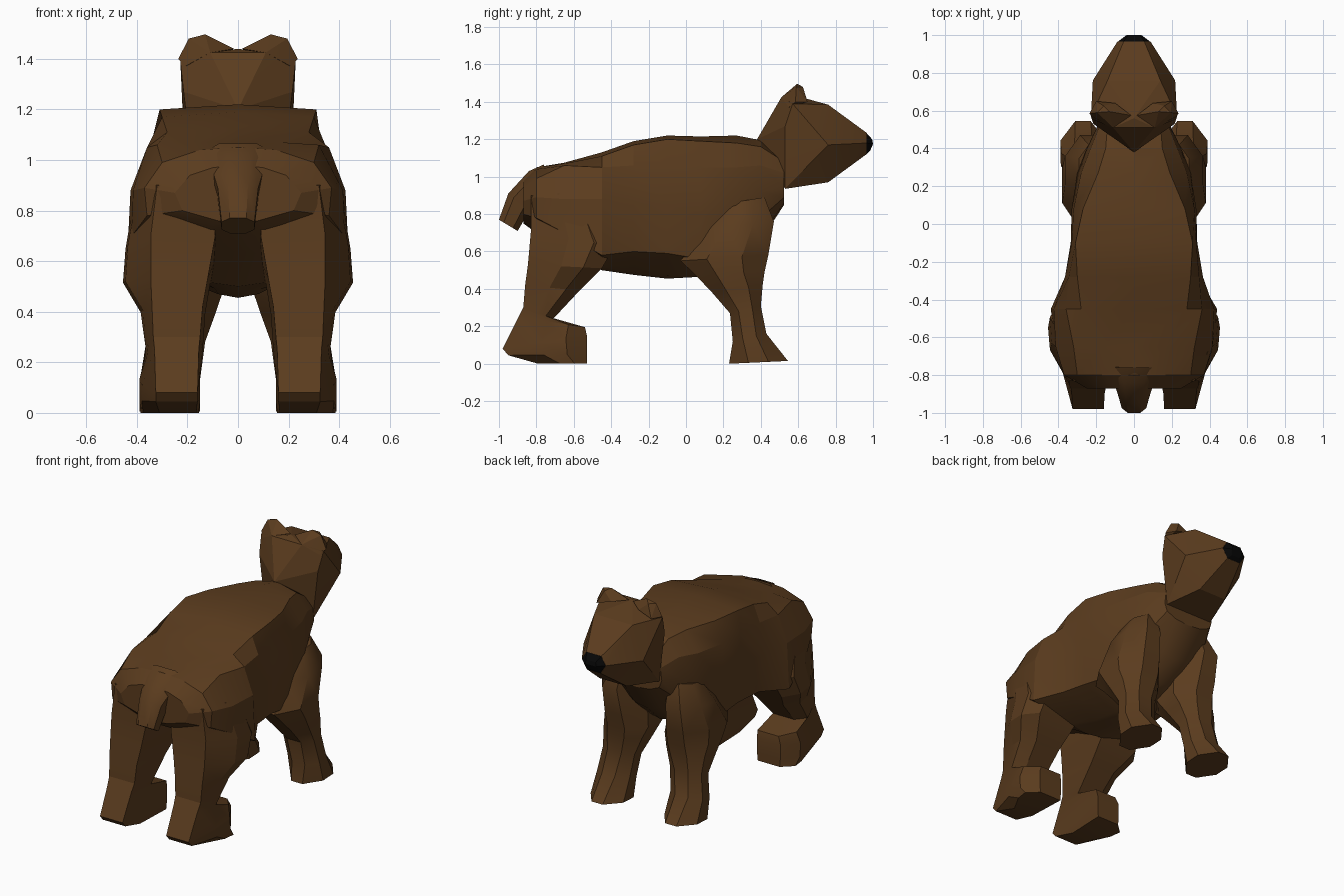
import bpy, bmesh


def material(name, rgb):
    m = bpy.data.materials.new(name)
    m.diffuse_color = (*rgb, 1)
    return m


brown = material("brown fur", (0.104, 0.045, 0.013))
black = material("black nose", (0.002, 0.002, 0.002))


def finish(name, bm, mat, mirror=False, angle=25):
    bmesh.ops.recalc_face_normals(bm, faces=bm.faces[:])
    me = bpy.data.meshes.new(name)
    bm.to_mesh(me)
    bm.free()
    me.materials.append(mat)
    ob = bpy.data.objects.new(name, me)
    bpy.context.collection.objects.link(ob)
    if mirror:
        ob.modifiers.new("mirror", 'MIRROR').use_axis[0] = True
    bpy.ops.object.select_all(action='DESELECT')
    ob.select_set(True)
    bpy.context.view_layer.objects.active = ob
    bpy.ops.object.shade_smooth_by_angle(angle=angle * 3.14159 / 180)
    return ob


def loft(name, rings, mat, mirror=False, angle=25):
    bm = bmesh.new()
    vs = [[bm.verts.new(p) for p in ring] for ring in rings]
    n = len(vs[0])
    for a, b in zip(vs, vs[1:]):
        for i in range(n):
            j = (i + 1) % n
            bm.faces.new((a[i], a[j], b[j], b[i]))
    bm.faces.new(vs[0])
    bm.faces.new(vs[-1])
    return finish(name, bm, mat, mirror, angle)


def hull(name, half, mat, symmetric=True, mirror=False):
    """Faceted solid around points; symmetric adds the points at -x."""
    pts = set(half)
    if symmetric:
        pts |= {(-x, y, z) for x, y, z in half}
    bm = bmesh.new()
    for p in sorted(pts):
        bm.verts.new(p)
    bmesh.ops.convex_hull(bm, input=bm.verts[:])
    loose = [v for v in bm.verts if not v.link_faces]
    bmesh.ops.delete(bm, geom=loose, context='VERTS')
    return finish(name, bm, mat, mirror, 12)


def limb_ring(yb, zb, yf, zf, x0, x1, c=0.25):
    """Tilted eight-sided ring from its back and front edges and x range."""
    uv = [(c, 0), (1 - c, 0), (1, c), (1, 1 - c),
          (1 - c, 1), (c, 1), (0, 1 - c), (0, c)]
    return [(x0 + (x1 - x0) * u, yb + (yf - yb) * v, zb + (zf - zb) * v)
            for u, v in uv]


def thigh_ring(yb, zb, yf, zf, x0, x1, xr):
    """Tilted six-sided ring: flat rear out to xr, widest x1 at the side."""
    def at(x, v):
        return (x, yb + (yf - yb) * v, zb + (zf - zb) * v)
    return [at(x0 + .01, 0), at(xr, 0), at(x1 - .01, .45),
            at(x1, .75), at(x1 - .07, 1), at(x0, 1)]


# Body: y, top z, bottom z, then side points from back to belly
sections = [
    (-0.87, 0.98, 0.75, [(.10, .97), (.19, .94), (.25, .87), (.22, .80), (.08, .76)]),
    (-0.80, 1.05, 0.70, [(.15, 1.04), (.30, .99), (.37, .89), (.36, .78), (.13, .70)]),
    (-0.65, 1.075, .64, [(.17, 1.07), (.32, 1.06), (.415, .88), (.42, .70), (.18, .62)]),
    (-0.45, 1.13, 0.50, [(.28, 1.11), (.36, 1.05), (.425, .88), (.44, .58), (.14, .52)]),
    (-0.28, 1.19, 0.475, [(.30, 1.17), (.345, 1.06), (.365, .85), (.34, .60), (.09, .49)]),
    (-0.10, 1.22, 0.455, [(.31, 1.20), (.33, 1.05), (.335, .85), (.31, .59), (.08, .47)]),
    (0.08, 1.215, 0.465, [(.27, 1.19), (.32, 1.05), (.33, .80), (.30, .56), (.07, .48)]),
    (0.27, 1.22, 0.54, [(.19, 1.18), (.28, 1.05), (.30, .85), (.26, .68), (.09, .56)]),
    (0.40, 1.195, 0.66, [(.15, 1.16), (.23, 1.06), (.25, .92), (.22, .78), (.10, .68)]),
    (0.525, 1.10, 0.85, [(.14, 1.08), (.18, 1.02), (.19, .94), (.17, .89), (.10, .86)]),
]
body = []
for y, top, bottom, side in sections:
    body.append([(0, y, top)] + [(x, y, z) for x, z in side]
                + [(0, y, bottom)] + [(-x, y, z) for x, z in reversed(side)])
loft("body", body, brown, angle=22)

# Hind legs with long flat feet
hind = [
    (-.83, .90, -.50, .92, .09, .40, .32),
    (-.83, .70, -.38, .63, .08, .445, .345),
    (-.845, .53, -.45, .51, .11, .455, .345),
    (-.86, .42, -.57, .39, .13, .385, .34),
    (-.87, .30, -.71, .24, .14, .365, .335),
    (-.895, .25, -.54, .195, .145, .37, .33),
    (-.98, .08, -.53, .15, .15, .39, .325),
    (-.95, .045, -.53, .05, .15, .39, .325),
    (-.79, .0, -.53, .0, .155, .385, .31),
]
loft("hind_legs", [thigh_ring(*r) for r in hind], brown, True, 20)

# Front legs with flared paws
front = [
    (.18, .85, .42, .89, .12, .29, .3),
    (.10, .72, .47, .76, .10, .365, .3),
    (-.03, .55, .44, .58, .07, .38, .3),
    (.05, .475, .42, .49, .06, .38, .3),
    (.14, .38, .41, .42, .09, .37, .28),
    (.235, .27, .40, .31, .13, .36, .28),
    (.25, .12, .43, .16, .15, .385, .3),
    (.23, .0, .545, .015, .15, .39, .33),
]
loft("front_legs", [limb_ring(*r) for r in front], brown, True, 35)

# Drooping tail
tail = [
    (-.76, 1.065, -.74, .90, -.15, .15),
    (-.84, 1.03, -.78, .87, -.11, .11),
    (-.95, .91, -.83, .83, -.08, .08),
    (-1.0, .77, -.90, .71, -.065, .065),
]
loft("tail", [limb_ring(*r) for r in tail], brown, angle=40)

# Faceted wedge head
hull("head", [
    (0, .38, 1.20), (.215, .53, 1.27), (.175, .53, .935), (.228, .57, 1.39),
    (.11, .51, 1.425), (0, .56, 1.44), (.218, .76, 1.17), (.10, .76, .97),
    (.14, .76, 1.385), (.055, .965, 1.235), (.088, .965, 1.18),
    (.05, .965, 1.12)], brown)

# Nose tip
hull("nose", [
    (.055, .964, 1.235), (.088, .964, 1.18), (.05, .964, 1.12),
    (.035, .995, 1.20), (.04, 1.0, 1.175), (.03, .985, 1.14)], black)

# Small rounded ears, running into the crown
hull("ears", [
    (.236, .585, 1.40), (.195, .59, 1.48), (.13, .595, 1.497),
    (.015, .575, 1.44), (.11, .51, 1.425), (.21, .55, 1.37),
    (.20, .65, 1.40), (.10, .64, 1.43), (.16, .625, 1.48)], brown, False, True)
